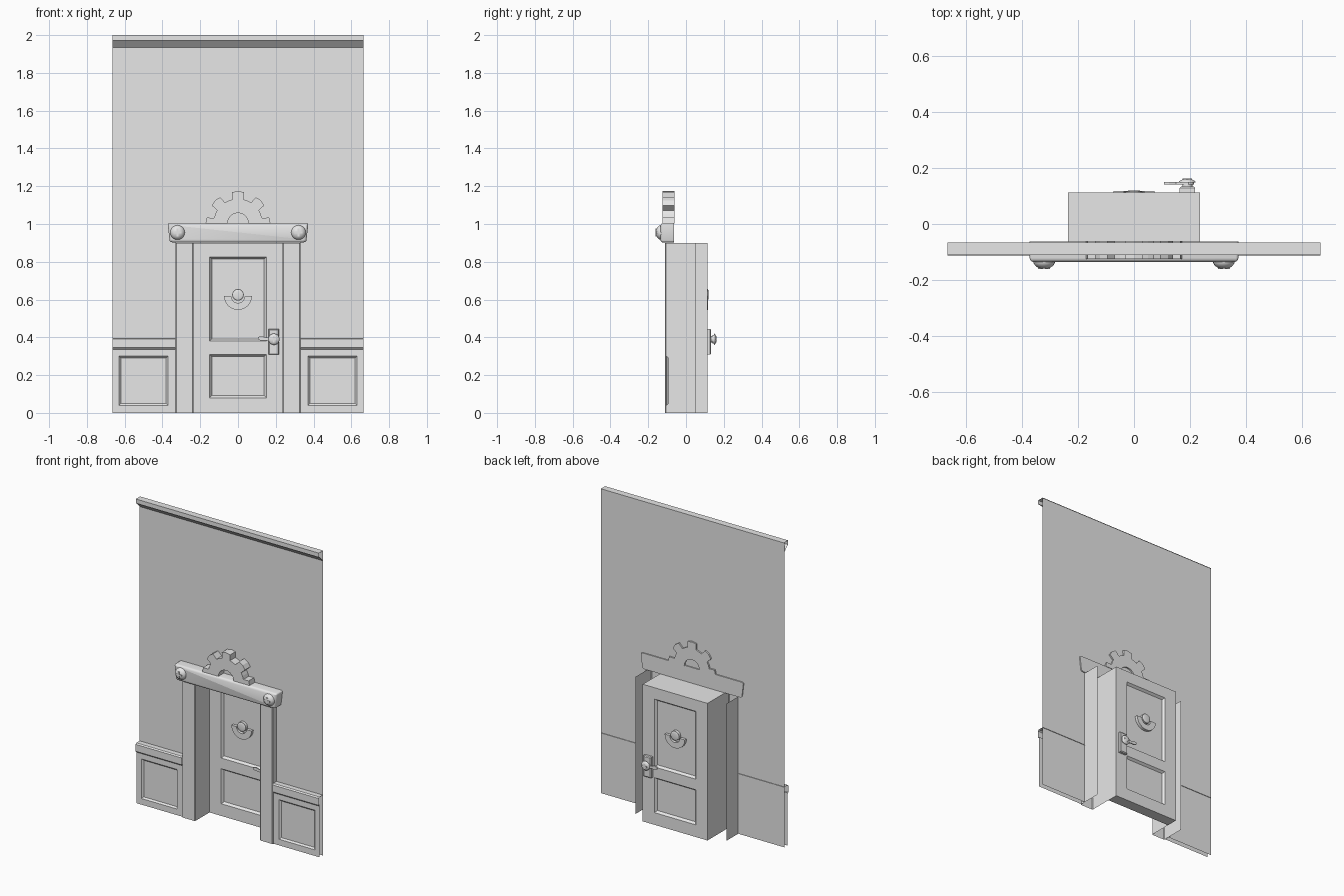
import bpy, bmesh
from math import sin, cos, pi, radians
from mathutils import Matrix, Vector

cube = bpy.data.objects.get("Cube")
if cube:
    bpy.data.objects.remove(cube, do_unlink=True)

GREY = (0.8, 0.8, 0.8, 1)
mat = bpy.data.materials.new("plain grey")
mat.use_nodes = True
mat.diffuse_color = GREY
mat.node_tree.nodes["Principled BSDF"].inputs["Base Color"].default_value = GREY


def finish(name, bm, smooth=False, solid=True):
    if solid:
        bmesh.ops.recalc_face_normals(bm, faces=bm.faces)
    mesh = bpy.data.meshes.new(name)
    bm.to_mesh(mesh)
    bm.free()
    mesh.materials.append(mat)
    ob = bpy.data.objects.new(name, mesh)
    bpy.context.collection.objects.link(ob)
    if smooth:
        bpy.ops.object.select_all(action='DESELECT')
        ob.select_set(True)
        bpy.context.view_layer.objects.active = ob
        bpy.ops.object.shade_smooth_by_angle(angle=radians(35))
    return ob


def strip(name, path, sweep):
    """Open profile swept along a vector, without end caps."""
    bm = bmesh.new()
    a = [bm.verts.new(p) for p in path]
    b = [bm.verts.new(Vector(p) + Vector(sweep)) for p in path]
    for i in range(len(path) - 1):
        bm.faces.new((a[i], a[i + 1], b[i + 1], b[i]))
    return finish(name, bm, solid=False)


def panelled(name, xs, zs, panels, y, d, width, depth):
    """Flat sheet facing d along y, with sunken bevelled panels."""
    bm = bmesh.new()
    v = [[bm.verts.new((x, y, z)) for x in xs] for z in zs]
    sunk = []
    for j in range(len(zs) - 1):
        for i in range(len(xs) - 1):
            loop = [v[j][i], v[j][i + 1], v[j + 1][i + 1], v[j + 1][i]]
            f = bm.faces.new(loop if d < 0 else loop[::-1])
            if (i, j) in panels:
                sunk.append(f)
    bm.normal_update()
    bmesh.ops.inset_individual(bm, faces=sunk, thickness=width, depth=-depth)
    return finish(name, bm, solid=False)


def prism(name, outline, y0, y1, bevel=0.0, segments=2):
    """Outline in x and z pushed from y0 to y1; the y1 rim may be bevelled."""
    bm = bmesh.new()
    f = bm.faces.new([bm.verts.new((x, y0, z)) for x, z in outline])
    new = bmesh.ops.extrude_face_region(bm, geom=[f], use_keep_orig=True)["geom"]
    top = [e for e in new if isinstance(e, bmesh.types.BMVert)]
    bmesh.ops.translate(bm, verts=top, vec=(0, y1 - y0, 0))
    if bevel:
        rim = [e for e in bm.edges if all(w in top for w in e.verts)]
        bmesh.ops.bevel(bm, geom=rim, offset=bevel, segments=segments,
                        affect='EDGES', profile=0.5)
    return finish(name, bm, smooth=bool(bevel))


def rect(x0, x1, z0, z1):
    return [(x0, z0), (x1, z0), (x1, z1), (x0, z1)]


def arc(cx, cz, r, a0, a1, n):
    angles = [radians(a0 + (a1 - a0) * i / n) for i in range(n + 1)]
    return [(cx + r * cos(a), cz + r * sin(a)) for a in angles]


def dome(name, x, y, z, r, height, d):
    bm = bmesh.new()
    bmesh.ops.create_uvsphere(bm, u_segments=20, v_segments=12, radius=1)
    low = [w for w in bm.verts if w.co.z < -0.01]
    bmesh.ops.delete(bm, geom=low, context='VERTS')
    bm.transform(Matrix.Translation((x, y, z)) @ Matrix.Rotation(-d * pi / 2, 4, 'X')
                 @ Matrix.Diagonal((r, r, height, 1)))
    return finish(name, bm, smooth=True)


def screw(name, x, y, z, r, height, d):
    dome(name + "_head", x, y, z, r, height, d)
    for a, b, part in ((0.55, 0.14, "slot_across"), (0.14, 0.55, "slot_upright")):
        prism(name + "_" + part, rect(x - a * r, x + a * r, z - b * r, z + b * r),
              y + d * height * 0.75, y + d * height * 1.03)


W, WALL, JAMB, POST = 0.665, -0.07, 0.235, 0.33
DOOR_FRONT, DOOR_BACK, DOOR_TOP = 0.04, 0.113, 0.9

# Wall sheet above the dado, with the doorway left open
strip("upper_wall", [(-W, WALL, 0.92), (W, WALL, 0.92)], (0, 0, 2 - 0.92))
strip("crown_moulding", [(-W, WALL, 1.935), (-W, -0.1, 1.968), (-W, -0.11, 1.972),
                         (-W, -0.11, 2), (-W, -0.066, 2)], (2 * W, 0, 0))

for s, side in ((1, "left"), (-1, "right")):
    x0, x1 = sorted((s * POST, s * W))
    span = (x1 - x0, 0, 0)
    strip(side + "_wall", [(x0, WALL, 0), (x0, WALL, 0.92)], span)
    # Dado panel and chair rail
    xs = sorted(s * x for x in (POST, 0.37, 0.63, W))
    panelled(side + "_dado", xs, [0, 0.04, 0.3, 0.345], [(1, 1)], -0.102, -1, 0.014, 0.01)
    strip(side + "_chair_rail", [(x0, -0.102, 0.335), (x0, -0.112, 0.345), (x0, -0.112, 0.39),
                                 (x0, -0.104, 0.397), (x0, -0.066, 0.397)], span)
    # Door post: outer return, front face and deep inner jamb
    strip(side + "_door_post", [(s * POST, 0.05, 0), (s * POST, -0.106, 0),
                                (s * (POST - 0.005), -0.11, 0), (s * 0.24, -0.11, 0),
                                (s * JAMB, -0.105, 0), (s * JAMB, DOOR_BACK, 0)],
          (0, 0, DOOR_TOP))
    # Screw on the lintel end
    screw(side + "_lintel_screw", s * 0.32, -0.132, 0.955, 0.039, 0.028, -1)

# Lintel with slanted, rounded ends
corners = ([(-0.345, 0.902), (0.345, 0.902)] + arc(0.352, 0.914, 0.01, -60, -10, 3)
           + arc(0.362, 0.995, 0.01, 0, 90, 4))
right_end = [(-x, z) for x, z in corners[:1:-1]]
prism("lintel", corners + right_end, -0.063, -0.135, 0.014, 3)

# Half gear standing on the lintel
outline = []
for c in range(0, 181, 45):
    for off, r in ((-22.5, 0.13), (-13, 0.13), (-10.5, 0.168), (0, 0.172),
                   (10.5, 0.168), (13, 0.13)):
        if 0 <= c + off <= 180:
            a = radians(c + off)
            outline.append((r * cos(a), 1.003 + r * sin(a)))
prism("half_gear", outline + arc(0, 1.003, 0.055, 180, 0, 16), -0.06, -0.125)

# Doorway ceiling and door underside
strip("doorway_top", [(-JAMB, -0.105, DOOR_TOP), (-JAMB, DOOR_BACK, DOOR_TOP)],
      (2 * JAMB, 0, 0))
strip("door_underside", [(-JAMB, DOOR_BACK, 0), (-JAMB, DOOR_FRONT, 0)], (2 * JAMB, 0, 0))

# Door faces with matching knocker and handle on both sides
for d, y, side in ((-1, DOOR_FRONT, "front"), (1, DOOR_BACK, "back")):
    panelled(side + "_door_face", [-JAMB, -0.15, 0.15, JAMB],
             [0, 0.08, 0.31, 0.38, 0.825, DOOR_TOP], [(1, 1), (1, 3)], y, d, 0.016, 0.015)

    def out(t):
        return y + d * t

    ring = arc(0, 0.618, 0.073, 180, 360, 18) + arc(0, 0.618, 0.036, 360, 180, 14)
    prism(side + "_knocker_ring", ring, out(-0.015), out(0.004))
    prism(side + "_knocker_boss", arc(0, 0.625, 0.031, 0, 345, 23), out(-0.015), out(0.003))
    dome(side + "_knocker_knob", 0, out(0.003), 0.625, 0.028, 0.004, d)

    prism(side + "_handle_plate", rect(0.162, 0.218, 0.308, 0.445), out(0), out(0.02), 0.005, 1)
    prism(side + "_handle_shaft", arc(0.19, 0.39, 0.018, 0, 337.5, 15), out(0.018), out(0.034))
    lever = ([(0.19, 0.408), (0.15, 0.398), (0.125, 0.406), (0.107, 0.402),
              (0.107, 0.388), (0.125, 0.382), (0.15, 0.384)]
             + arc(0.19, 0.39, 0.024, 240, 440, 12))
    prism(side + "_handle_lever", lever[1:], out(0.028), out(0.036))
    screw(side + "_handle_screw", 0.19, out(0.034), 0.39, 0.03, 0.014, d)
